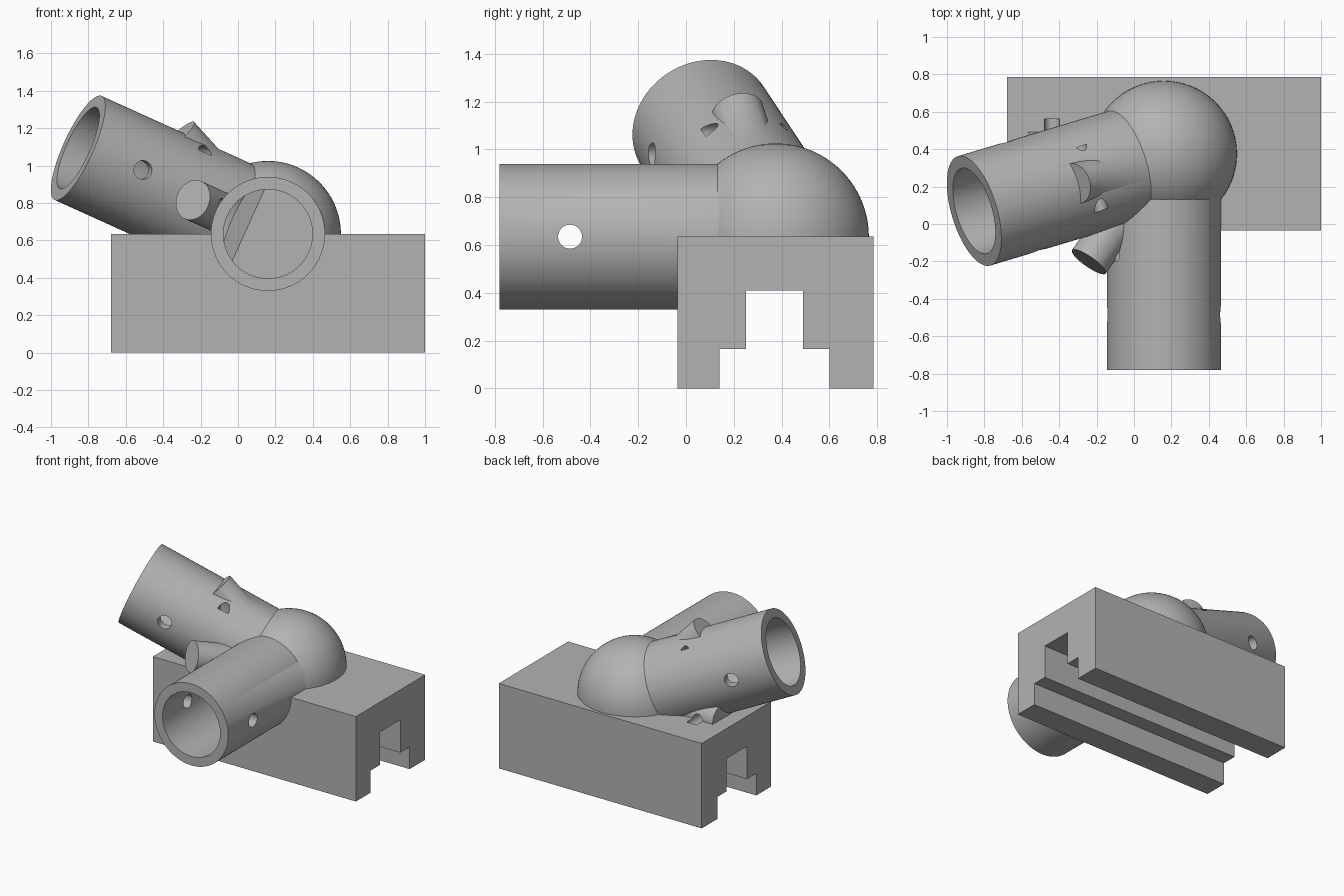
import bpy
import math
from mathutils import Vector

cube = bpy.data.objects.get("Cube")
if cube:
    bpy.data.objects.remove(cube, do_unlink=True)

grey = bpy.data.materials.new("plain grey")
grey.use_nodes = True
colour = (0.45, 0.45, 0.45, 1)
grey.diffuse_color = colour
grey.node_tree.nodes["Principled BSDF"].inputs["Base Color"].default_value = colour

CENTRE = Vector((0.16, 0.375, 0.635))   # middle of the ball joint
FRONT = Vector((0, -1, 0))              # front tube direction
SIDE = Vector((-0.879, -0.264, 0.398)).normalized()  # raised tube direction
UP = Vector((0, 0, 1))


def finish(name):
    obj = bpy.context.object
    obj.name = name
    obj.data.materials.append(grey)
    return obj


def box(name, low, high):
    low, high = Vector(low), Vector(high)
    bpy.ops.mesh.primitive_cube_add(size=1, location=(low + high) / 2)
    bpy.context.object.scale = high - low
    return finish(name)


def rod(name, start, end, radius, sides=96):
    axis = end - start
    bpy.ops.mesh.primitive_cylinder_add(
        vertices=sides, radius=radius, depth=axis.length, location=(start + end) / 2,
        rotation=axis.to_track_quat('Z', 'Y').to_euler())
    return finish(name)


def cross_hole(direction, distance, radius, half):
    # Horizontal pin hole across a tube or peg
    across = direction.cross(UP).normalized() * half
    middle = CENTRE + direction * distance
    return rod("pin_hole_cutter", middle - across, middle + across, radius, 48)


def combine(target, tool, operation):
    tool.hide_render = True
    mod = target.modifiers.new("join", 'BOOLEAN')
    mod.operation = operation
    mod.solver = 'EXACT'
    mod.object = tool
    bpy.context.view_layer.objects.active = target
    bpy.ops.object.modifier_apply(modifier=mod.name)
    bpy.data.objects.remove(tool, do_unlink=True)


# Mounting block with a stepped channel underneath
body = box("joint_block", (-0.68, -0.035, 0), (1, 0.785, 0.635))

# Ball, two tubes and three radial pegs
bpy.ops.mesh.primitive_uv_sphere_add(segments=96, ring_count=48, radius=0.39, location=CENTRE)
solids = [finish("ball")]
for axis in (FRONT, SIDE):
    solids.append(rod("tube", CENTRE, CENTRE + axis * 1.155, 0.305))
pegs = [(FRONT + SIDE).normalized(),
        Vector((-0.656, -0.22, 0.723)).normalized(),
        Vector((-1, 0.01, 0)).normalized()]
for axis in pegs:
    solids.append(rod("peg", CENTRE, CENTRE + axis * 0.726, 0.11, 64))
for solid in solids:
    combine(body, solid, 'UNION')

# Bores, pin holes and channel
cutters = [box("lower_channel_cutter", (-2, 0.14, -1), (2, 0.60, 0.165)),
           box("upper_channel_cutter", (-2, 0.25, -1), (2, 0.49, 0.41))]
for axis in (FRONT, SIDE):
    cutters.append(rod("bore_cutter", CENTRE + axis * 0.15, CENTRE + axis * 1.3, 0.238))
    cutters.append(cross_hole(axis, 0.86, 0.05, 0.5))
for axis in pegs:
    cutters.append(cross_hole(axis, 0.6, 0.04, 0.18))
for cutter in cutters:
    combine(body, cutter, 'DIFFERENCE')

# Smooth round surfaces with crisp edges
bpy.ops.object.select_all(action='DESELECT')
body.select_set(True)
bpy.context.view_layer.objects.active = body
bpy.ops.object.shade_smooth_by_angle(angle=math.radians(25))
